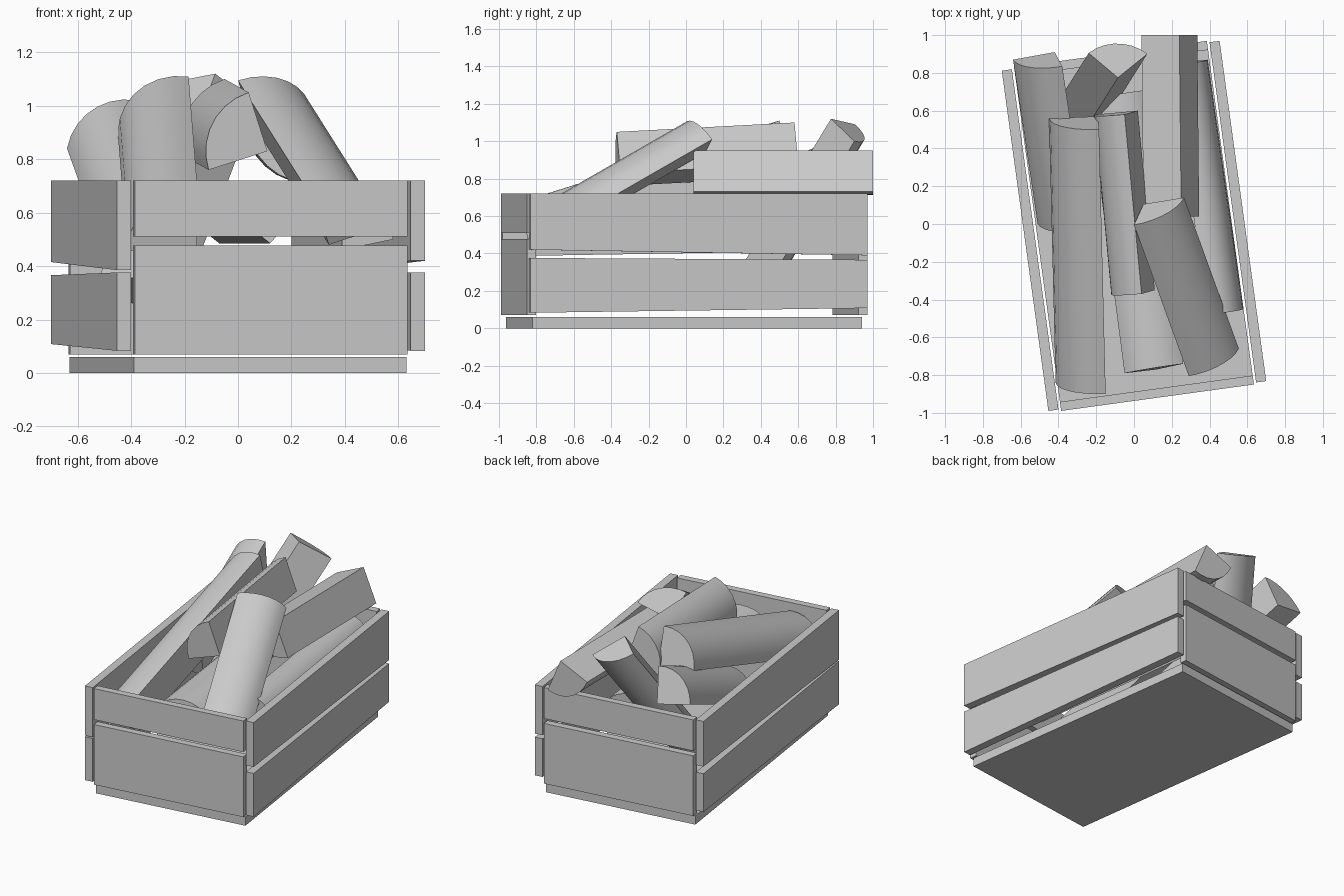
import bpy, bmesh, math
from mathutils import Vector, Matrix

if "Cube" in bpy.data.objects:
    bpy.data.objects.remove(bpy.data.objects["Cube"])

CRATE = Matrix.Translation((0, -0.01, 0)) @ Matrix.Rotation(math.radians(7.8), 4, 'Z')


def finish(bm, name):
    bmesh.ops.recalc_face_normals(bm, faces=bm.faces)
    mesh = bpy.data.meshes.new(name)
    bm.to_mesh(mesh)
    bm.free()
    ob = bpy.data.objects.new(name, mesh)
    bpy.context.collection.objects.link(ob)
    return ob


def board(name, x, y, low, high):
    """Board in crate space; low/high give z at the front and back end."""
    bm = bmesh.new()
    bmesh.ops.create_cube(bm, size=1)
    for v in bm.verts:
        back = v.co.y > 0
        edge = high if v.co.z > 0 else low
        v.co = Vector((x[v.co.x > 0], y[back], edge[back]))
    bm.transform(CRATE)
    return finish(bm, name)


def split_log(name, apex, side_a, side_b, axis, steps=7):
    """Quarter-split log: apex line, two flat sides and a rounded bark side."""
    p, a, b = Vector(apex), Vector(side_a), Vector(side_b)
    bm = bmesh.new()
    ring = [bm.verts.new(p)]
    for i in range(steps + 1):
        t = math.pi / 2 * i / steps
        ring.append(bm.verts.new(p + (a - p) * math.cos(t) + (b - p) * math.sin(t)))
    end = bm.faces.new(ring)
    res = bmesh.ops.extrude_face_region(bm, geom=[end], use_keep_orig=True)
    new = [g for g in res["geom"] if isinstance(g, bmesh.types.BMVert)]
    bmesh.ops.translate(bm, verts=new, vec=Vector(axis))
    ob = finish(bm, name)
    bpy.ops.object.select_all(action='DESELECT')
    ob.select_set(True)
    bpy.context.view_layer.objects.active = ob
    bpy.ops.object.shade_smooth_by_angle(angle=math.radians(30))
    return ob


# crate floor
board("crate_floor", (-0.515, 0.515), (-0.89, 0.89), (0, 0), (0.06, 0.06))

# crate walls
for s, end in ((-1, "front"), (1, "back")):
    y = sorted((s * 0.87, s * 0.918))
    board(end + "_lower_board", (-0.515, 0.515), y, (0.07, 0.07), (0.477, 0.477))
    board(end + "_upper_board", (-0.515, 0.515), y, (0.51, 0.51), (0.72, 0.72))
for s, side in ((-1, "left"), (1, "right")):
    x = sorted((s * 0.528, s * 0.582))
    board(side + "_lower_board", x, (-0.909, 0.909), (0.083, 0.108), (0.376, 0.366))
    lo = (0.385, 0.415) if s < 0 else (0.42, 0.39)
    board(side + "_upper_board", x, (-0.909, 0.909), lo, (0.72, 0.72))

# firewood: apex, first arc end, second arc end, length vector
logs = {
    "log_left_front": ((-0.19, 0.57, 0.87), (-0.45, 0.56, 0.90), (-0.185, 0.50, 1.11), (0.035, -1.40, -0.44)),
    "log_left_back": ((-0.42, 0.91, 0.80), (-0.64, 0.87, 0.84), (-0.38, 0.835, 1.02), (0.13, -0.87, -0.36)),
    "log_top_middle": ((0.11, -0.35, 0.83), (-0.11, -0.37, 0.76), (0.04, -0.37, 1.05), (-0.09, 0.95, 0.05)),
    "log_right_front": ((0.05, 0.105, 0.94), (0.0, -0.005, 1.095), (0.265, 0.14, 1.01), (0.29, -0.80, -0.46)),
    "log_right_back": ((0.24, 1.0, 0.95), (0.04, 1.0, 0.86), (0.335, 1.0, 0.73), (0.01, -0.96, 0)),
    "log_back_leaning": ((-0.085, 0.775, 1.12), (-0.24, 0.905, 1.09), (0.07, 0.90, 1.0), (-0.29, -0.46, -0.76)),
    "log_low_middle": ((0.12, -0.77, 0.485), (-0.05, -0.79, 0.62), (0.26, -0.74, 0.64), (-0.19, 1.45, 0)),
    "log_low_right": ((0.20, 0.85, 0.46), (0.20, 0.84, 0.69), (0.39, 0.87, 0.50), (0.19, -1.32, 0)),
}
for name, spec in logs.items():
    split_log(name, *spec)
